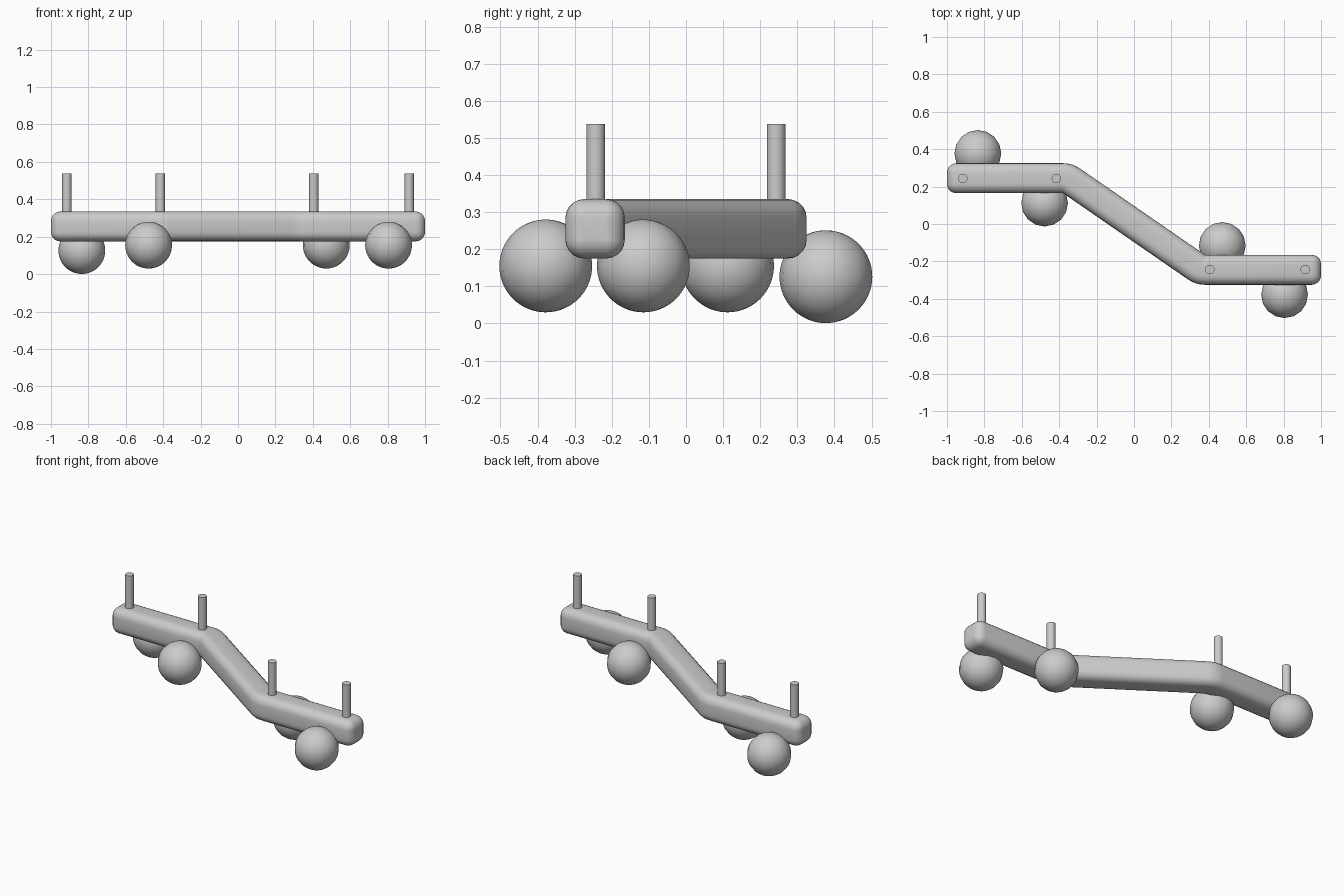
import bpy, bmesh
from math import sin, cos, pi, radians

if "Cube" in bpy.data.objects:
    bpy.data.objects.remove(bpy.data.objects["Cube"])

HALF, ROUND, Z = 0.08, 0.05, 0.255      # bar half width, edge radius, bar height
LANE = 0.245                            # y offset of the two straight ends
PIVOT = (-0.38, LANE - HALF)            # inside corner of the bend
BEND = radians(34.6)


def finish(obj, angle=40):
    bpy.ops.object.select_all(action='DESELECT')
    obj.select_set(True)
    bpy.context.view_layer.objects.active = obj
    bpy.ops.object.shade_smooth_by_angle(angle=radians(angle))


def section(bm, x, y, turn, r):
    """Rounded square ring, turned about z by -turn."""
    ring = []
    c = HALF - ROUND
    for q, (sy, sz) in enumerate(((1, 1), (-1, 1), (-1, -1), (1, -1))):
        for k in range(6):
            a = q * pi / 2 + k * pi / 10
            side = sy * c + r * cos(a)
            up = sz * c + r * sin(a)
            ring.append(bm.verts.new((x + side * sin(turn), y + side * cos(turn), Z + up)))
    return ring


# Zigzag bar: rounded end, straight run, bend; the other half is the same turned 180 degrees
half_path = []
for k in range(6):
    a = k * pi / 10
    half_path.append((-1 + ROUND * (1 - cos(a)), LANE, 0, max(ROUND * sin(a), 0.002)))
for k in range(7):
    t = BEND * k / 6
    half_path.append((PIVOT[0] + HALF * sin(t), PIVOT[1] + HALF * cos(t), t, ROUND))
path = half_path + [(-x, -y, t, r) for x, y, t, r in reversed(half_path)]

bm = bmesh.new()
rings = [section(bm, *p) for p in path]
n = len(rings[0])
for a, b in zip(rings, rings[1:]):
    for i in range(n):
        j = (i + 1) % n
        bm.faces.new((a[i], a[j], b[j], b[i]))
bm.faces.new(rings[0])
bm.faces.new(rings[-1])
bmesh.ops.recalc_face_normals(bm, faces=bm.faces[:])
mesh = bpy.data.meshes.new("zigzag_bar")
bm.to_mesh(mesh)
bm.free()
bar = bpy.data.objects.new("zigzag_bar", mesh)
bpy.context.collection.objects.link(bar)
finish(bar)

# Upright pegs
for i, (x, y) in enumerate(((-0.915, 0.243), (-0.415, 0.243), (0.405, -0.243), (0.915, -0.243))):
    bpy.ops.mesh.primitive_cylinder_add(vertices=24, radius=0.025, depth=0.31,
                                        location=(x, y, 0.537 - 0.155))
    peg = bpy.context.object
    peg.name = f"peg_{i + 1}"
    finish(peg)

# Ball feet
for i, loc in enumerate(((-0.835, 0.377, 0.126), (-0.478, 0.112, 0.155),
                         (0.472, -0.115, 0.155), (0.805, -0.378, 0.155))):
    bpy.ops.mesh.primitive_uv_sphere_add(segments=16, ring_count=32, radius=0.125, location=loc)
    ball = bpy.context.object
    ball.name = f"ball_foot_{i + 1}"
    finish(ball)
